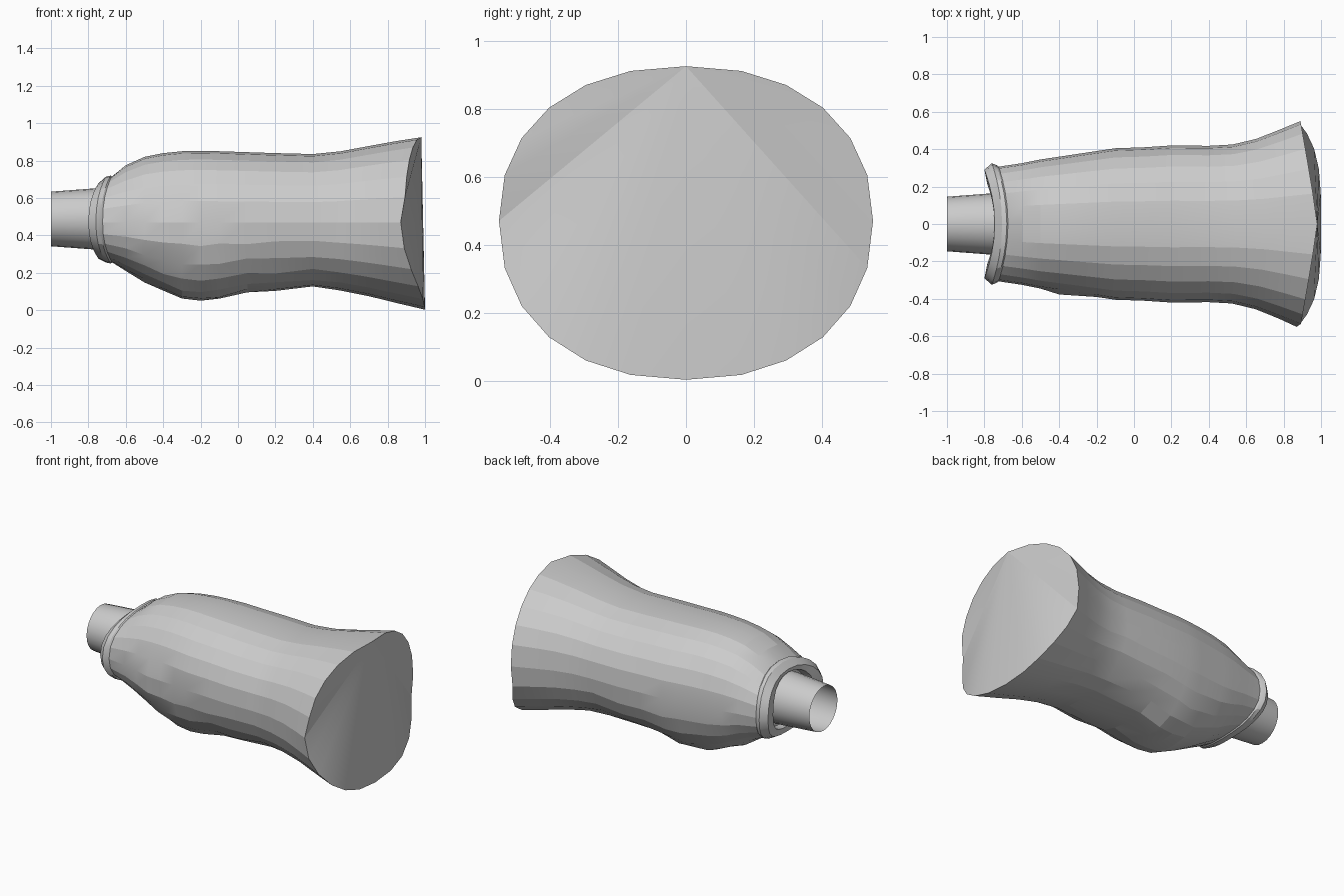
import bpy, bmesh, math, random

if "Cube" in bpy.data.objects:
    bpy.data.objects.remove(bpy.data.objects["Cube"])

random.seed(4)
SIDES = 24

grey = bpy.data.materials.new("light grey")
grey.diffuse_color = (0.6, 0.6, 0.6, 1)
grey.use_nodes = True
grey.node_tree.nodes["Principled BSDF"].inputs["Base Color"].default_value = grey.diffuse_color


def section(x, half_w, z0, z1, bend_top, bend_low, p_top=2.0, p_low=2.0, mid=0.47):
    """Rounded cross-section whose sides are swept back towards -x."""
    ring = []
    for i in range(SIDES):
        a = 2 * math.pi * i / SIDES
        s, c = math.sin(a), math.cos(a)
        sy = math.copysign(abs(s) ** 0.9, s)
        up = abs(c) ** 0.9
        z = mid + up * (z1 - mid) if c > 0 else mid - up * (mid - z0)
        side = abs(sy)
        back = bend_top * side ** p_top if c > 0 else bend_low * side ** p_low
        ring.append((x - back, sy * half_w, z))
    return ring


def loft(name, rings, cap=False, smooth=None):
    bm = bmesh.new()
    rows = [[bm.verts.new(p) for p in r] for r in rings]
    n = len(rows[0])
    for a, b in zip(rows, rows[1:]):
        for i in range(n):
            j = (i + 1) % n
            bm.faces.new((a[i], a[j], b[j], b[i]))
    if cap:  # triangle fan from the top of the last ring
        last = rows[-1]
        for i in range(1, n - 1):
            bm.faces.new((last[0], last[i], last[i + 1]))
    bmesh.ops.recalc_face_normals(bm, faces=bm.faces)
    me = bpy.data.meshes.new(name)
    bm.to_mesh(me)
    bm.free()
    me.materials.append(grey)
    ob = bpy.data.objects.new(name, me)
    bpy.context.collection.objects.link(ob)
    if smooth:
        bpy.context.view_layer.objects.active = ob
        ob.select_set(True)
        bpy.ops.object.shade_smooth_by_angle(angle=math.radians(smooth))
        ob.select_set(False)
    return ob


# Body stations: x, half width, bottom, top
stations = [
    (-0.68, 0.305, 0.26, 0.71), (-0.60, 0.325, 0.21, 0.775),
    (-0.50, 0.345, 0.15, 0.82), (-0.40, 0.36, 0.10, 0.84),
    (-0.30, 0.375, 0.06, 0.85), (-0.20, 0.39, 0.045, 0.852),
    (-0.10, 0.405, 0.06, 0.85), (0.05, 0.41, 0.098, 0.845),
    (0.20, 0.42, 0.106, 0.84), (0.40, 0.418, 0.12, 0.835),
    (0.55, 0.425, 0.105, 0.85), (0.70, 0.455, 0.075, 0.878),
    (0.85, 0.505, 0.038, 0.905),
]
rings = []
for x, w, z0, z1 in stations:
    t = max(0, (x - 0.4) / 0.58)
    front = 0.055 if x < -0.65 else 0
    ring = section(x, w, z0, z1, front + 0.09 * t, front + 0.10 * t,
                   2 - 0.9 * t, 2 + 2 * t)
    # Slightly uneven underside and a small bulge on the front flank
    out = []
    for px, py, pz in ring:
        if -0.6 < x < 0.5 and pz < 0.4:
            pz += random.uniform(-0.008, 0.008)
        d = math.hypot(px + 0.38, pz - 0.40)
        if py < 0 and d < 0.14:
            py -= 0.035 * (1 - d / 0.14)
        out.append((px, py, pz))
    rings.append(out)

# Flared rim, slightly further out at the bottom
rim = section(0.98, 0.55, 0.003, 0.925, 0.09, 0.11, 1.1, 4)
rings.append([(x + 0.02 * max(0, (0.47 - z) / 0.47), y, z) for x, y, z in rim])
loft("body", rings, cap=True, smooth=12)

# Collar: outer band, front flange and recessed floor around the pipe
loft("collar", [
    section(-0.66, 0.30, 0.265, 0.705, 0.055, 0.055),
    section(-0.68, 0.315, 0.25, 0.72, 0.055, 0.055),
    section(-0.705, 0.325, 0.255, 0.715, 0.055, 0.055),
    section(-0.745, 0.29, 0.275, 0.68, 0.055, 0.055),
    section(-0.745, 0.215, 0.31, 0.66, 0.04, 0.04),
    section(-0.70, 0.205, 0.315, 0.655, 0.03, 0.03),
    section(-0.70, 0.16, 0.325, 0.65, 0.02, 0.02),
], smooth=20)

# Open tapered pipe
pipe = []
for x, r in ((-1.0, 0.146), (-0.76, 0.164), (-0.69, 0.166)):
    pipe.append([(x, r * math.sin(2 * math.pi * i / SIDES),
                  0.488 + r * math.cos(2 * math.pi * i / SIDES))
                 for i in range(SIDES)])
loft("pipe", pipe, smooth=30)
